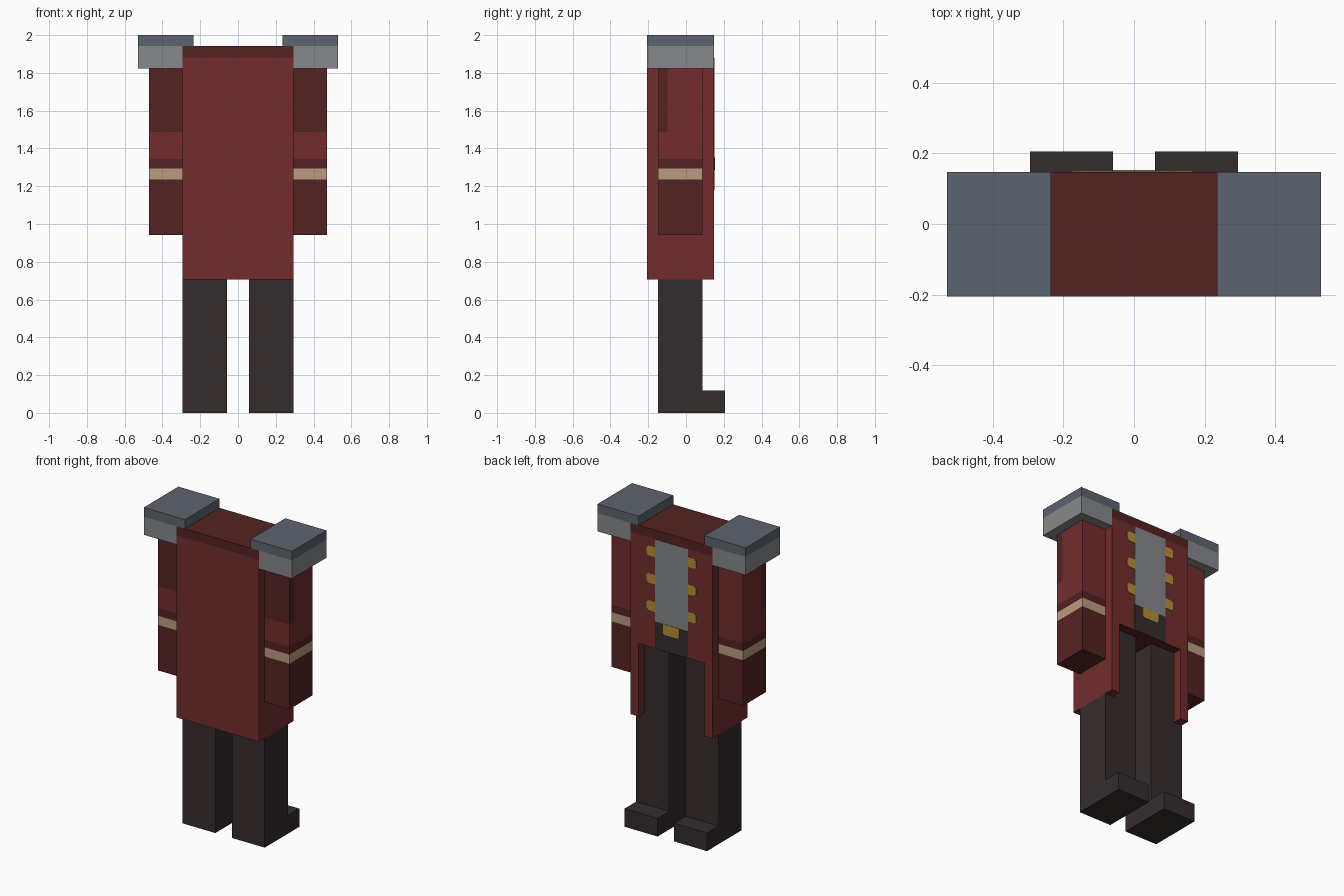
import bpy
import bmesh
from mathutils import Vector

if "Cube" in bpy.data.objects:
    bpy.data.objects.remove(bpy.data.objects["Cube"], do_unlink=True)

U = 2 / 34  # the whole figure sits on a 34-unit-tall block grid


def material(name, hex_code):
    lin = []
    for i in (0, 2, 4):
        c = int(hex_code[i:i + 2], 16) / 255
        lin.append(c / 12.92 if c <= 0.04045 else ((c + 0.055) / 1.055) ** 2.4)
    m = bpy.data.materials.new(name)
    m.use_nodes = True
    m.diffuse_color = (*lin, 1)
    bsdf = next(n for n in m.node_tree.nodes if n.type == 'BSDF_PRINCIPLED')
    bsdf.inputs["Base Color"].default_value = (*lin, 1)
    return m


RED = material("coat_red", "732c2d")
DARK_RED = material("dark_red", "552222")
CREAM = material("cuff_cream", "ba9c7f")
BLACK = material("trouser_black", "352c2d")
GREY = material("silver_grey", "86888b")
SLATE = material("slate_grey", "5c636e")
GOLD = material("gold", "b39035")


def finish(bm, name, mats, rule=None):
    """Turn a bmesh in grid units into an object; rule picks each face's material."""
    bmesh.ops.recalc_face_normals(bm, faces=bm.faces)
    if rule:
        for f in bm.faces:
            f.material_index = rule(f.calc_center_median(), f.normal)
    bmesh.ops.scale(bm, vec=(U, U, U), verts=bm.verts)
    me = bpy.data.meshes.new(name)
    bm.to_mesh(me)
    bm.free()
    for m in mats:
        me.materials.append(m)
    ob = bpy.data.objects.new(name, me)
    bpy.context.collection.objects.link(ob)
    return ob


def box(name, lo, hi, mats, cuts=(), rule=None):
    """Box between two corners, sliced at (axis, position) cuts."""
    bm = bmesh.new()
    bmesh.ops.create_cube(bm, size=1)
    for v in bm.verts:
        v.co = Vector([(a + b) / 2 + c * abs(b - a) for a, b, c in zip(lo, hi, v.co)])
    for axis, pos in cuts:
        n = Vector((0, 0, 0))
        n[axis] = 1
        bmesh.ops.bisect_plane(bm, geom=bm.verts[:] + bm.edges[:] + bm.faces[:],
                               plane_co=n * pos, plane_no=n)
    return finish(bm, name, mats, rule)


def prism(name, outline, offset, mat):
    """Extrude a closed outline of 3D points along an offset."""
    bm = bmesh.new()
    face = bm.faces.new([bm.verts.new(p) for p in outline])
    ext = bmesh.ops.extrude_face_region(bm, geom=[face], use_keep_orig=True)
    bmesh.ops.translate(bm, vec=offset,
                        verts=[g for g in ext["geom"] if isinstance(g, bmesh.types.BMVert)])
    return finish(bm, name, [mat])


def span(s, a, b):
    """x range mirrored to side s."""
    return (a, b) if s > 0 else (-b, -a)


# Coat body with a dark collar band and underside
box("coat_body", (-5, -3.5, 20), (5, 2.5, 33), [RED, DARK_RED], [(2, 32)],
    lambda c, n: 1 if c.z > 32 or n.z < -0.5 else 0)

# Coat skirt: back and sides hang down, open where the legs show
skirt = [(-5, -3.5), (5, -3.5), (5, 2.5), (4, 2.5), (4, -2.5),
         (-4, -2.5), (-4, 2.5), (-5, 2.5)]
prism("coat_skirt", [(x, y, 12) for x, y in skirt], (0, 0, 8), RED)

# Waistcoat and trouser panel, flush on the coat
PLATE = 0.05
box("waistcoat", (-2, 2.5, 23), (2, 2.5 + PLATE, 32), [GREY])
box("trouser_panel", (-2, 2.5, 20), (2, 2.5 + PLATE, 23), [BLACK])

# Belt buckle with clipped lower corners
buckle = [(-1, 23), (1, 23), (1, 22.05), (0.8, 21.85), (-0.8, 21.85), (-1, 22.05)]
prism("belt_buckle", [(x, 2.5, z) for x, z in buckle], (0, 2 * PLATE, 0), GOLD)


def arm_colour(c, n):
    if 21 < c.z < 22:
        return 2
    if c.z < 22.85 or (c.z > 25.3 and c.y < -1.65):
        return 1
    return 0


for s, side in ((1, "left"), (-1, "right")):
    # Sleeve with cuff stripe and dark shoulder patch
    x0, x1 = span(s, 5, 8)
    box(side + "_arm", (x0, -2.5, 16), (x1, 1.5, 31), [RED, DARK_RED, CREAM],
        [(2, 21), (2, 22), (2, 22.85), (2, 25.3), (1, -1.65)], arm_colour)

    # Shoulder piece: silver base and slate cap
    x0, x1 = span(s, 5, 9)
    box(side + "_shoulder_base", (x0, -3.5, 31), (x1, 2.5, 33), [GREY])
    x0, x1 = span(s, 4, 9)
    box(side + "_shoulder_cap", (x0, -3.5, 33), (x1, 2.5, 34), [SLATE])

    # Leg with foot, and the thigh inside the skirt
    leg = [(-2.5, 0), (3.5, 0), (3.5, 2), (1.5, 2), (1.5, 12), (-2.5, 12)]
    prism(side + "_leg", [(s, y, z) for y, z in leg], (4 * s, 0, 0), BLACK)
    x0, x1 = span(s, 1, 4)
    box(side + "_thigh", (x0, -2.5, 12), (x1, 1.5, 20), [BLACK])

    # Coat buttons with clipped outer corners
    for i, z in enumerate((24.6, 27.6, 30.6)):
        pts = [(2, -.55), (2.8, -.55), (3, -.3), (3, .3), (2.8, .55), (2, .55)]
        prism(f"{side}_button_{i + 1}", [(s * x, 2.5, z + dz) for x, dz in pts],
              (0, PLATE, 0), GOLD)
